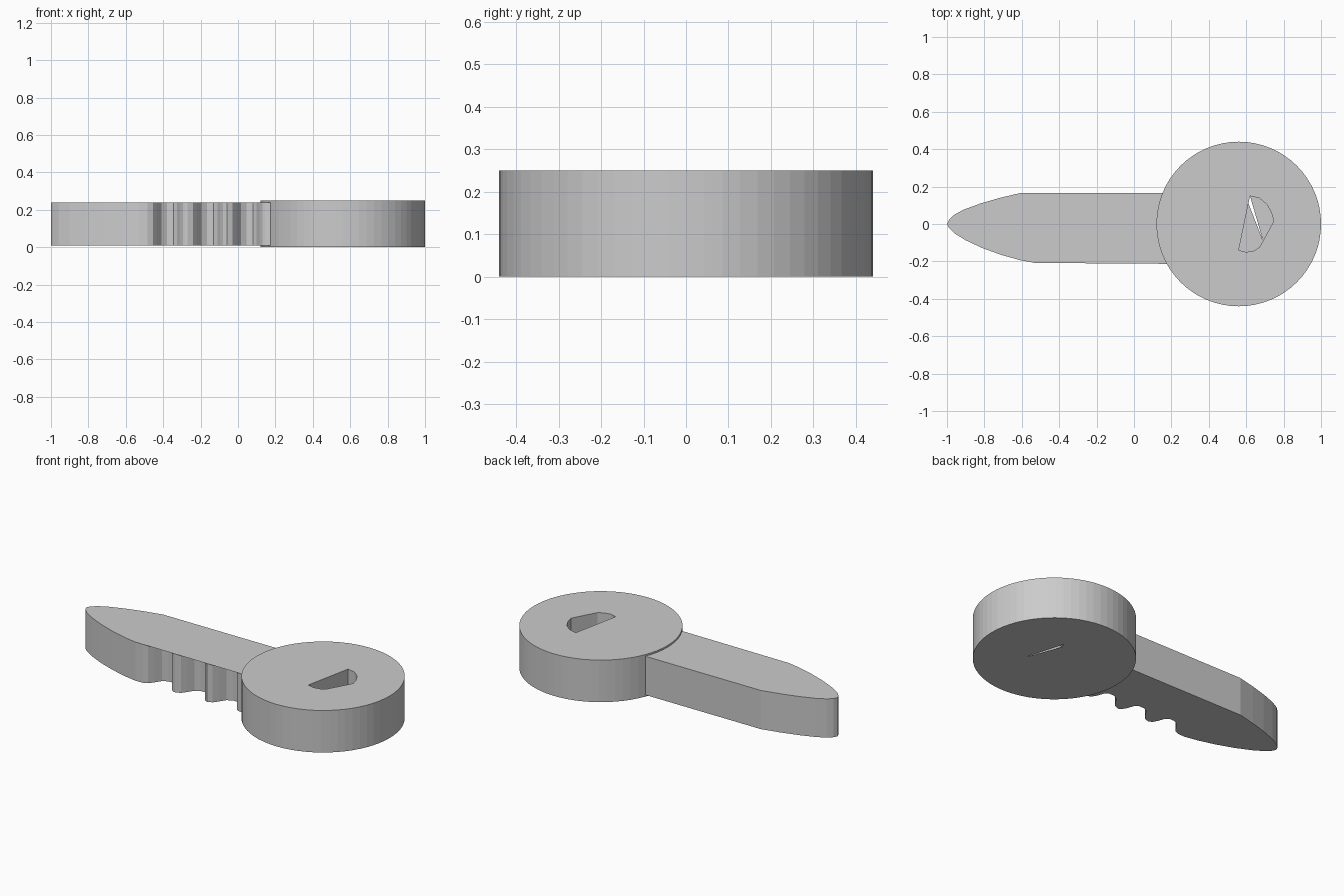
import bpy, bmesh, math

if "Cube" in bpy.data.objects:
    bpy.data.objects.remove(bpy.data.objects["Cube"])


def ring(bm, pts, z):
    """Closed loop of vertices at height z."""
    return [bm.verts.new((x, y, z)) for x, y in pts]


def loop_edges(bm, vs):
    return [bm.edges.get(p) or bm.edges.new(p) for p in zip(vs, vs[1:] + vs[:1])]


def walls(bm, low, high, inward=False):
    n = len(low)
    for i in range(n):
        j = (i + 1) % n
        quad = [low[i], low[j], high[j], high[i]]
        bm.faces.new(quad[::-1] if inward else quad)


def cap(bm, loops, up):
    """Flat face filling the first loop, leaving the other loops open."""
    edges = [e for vs in loops for e in loop_edges(bm, vs)]
    res = bmesh.ops.triangle_fill(bm, edges=edges, use_beauty=True, normal=(0, 0, up))
    for f in res["geom"]:
        if isinstance(f, bmesh.types.BMFace):
            f.normal_update()
            if f.normal.z * up < 0:
                f.normal_flip()


def finish(bm, name):
    me = bpy.data.meshes.new(name)
    bm.to_mesh(me)
    bm.free()
    ob = bpy.data.objects.new(name, me)
    bpy.context.collection.objects.link(ob)
    return ob


# Round head with a D-shaped pocket whose floor has a thin slit
N = 64
circle = [(0.56 + 0.44 * math.cos(2 * math.pi * i / N),
           0.44 * math.sin(2 * math.pi * i / N)) for i in range(N)]
pocket = [(0.56, -0.14), (0.60, -0.15), (0.64, -0.143), (0.67, -0.125),
          (0.69, -0.09), (0.747, 0.015), (0.735, 0.06), (0.71, 0.105),
          (0.67, 0.138), (0.62, 0.15)]
slit = [(0.61, 0.115), (0.69, -0.09), (0.62, 0.15)]
bm = bmesh.new()
low, high = ring(bm, circle, 0), ring(bm, circle, 0.25)
walls(bm, low, high)
p_low, p_high = ring(bm, pocket, 0.001), ring(bm, pocket, 0.25)
walls(bm, p_low, p_high, inward=True)
cap(bm, [high, p_high], 1)
cap(bm, [low, ring(bm, slit, 0)], -1)
finish(bm, "key_head")

# Blade: pointed tip, three notches below a straight-edged top face
tip = [(0.20, 0.165), (-0.61, 0.165), (-0.72, 0.139), (-0.82, 0.11),
       (-0.91, 0.077), (-0.96, 0.05), (-0.988, 0.025), (-1.0, 0.0),
       (-0.988, -0.022), (-0.96, -0.05), (-0.90, -0.087), (-0.81, -0.129),
       (-0.71, -0.165), (-0.61, -0.193), (-0.53, -0.208)]
notch = [(-0.13, -0.207), (-0.10, -0.195), (-0.078, -0.165), (-0.055, -0.13),
         (-0.025, -0.113), (0.01, -0.113), (0.03, -0.13), (0.045, -0.17),
         (0.06, -0.197), (0.075, -0.205)]
teeth = [(cx + x, y) for cx in (-0.355, -0.14, 0.07) for x, y in notch]
end = [(0.20, -0.213)]
bm = bmesh.new()
outline = tip + teeth + end
low, high = ring(bm, outline, 0.01), ring(bm, outline, 0.24)
walls(bm, low, high)
cap(bm, [low], -1)
cap(bm, [ring(bm, tip + end, 0.24)], 1)
finish(bm, "key_blade")
